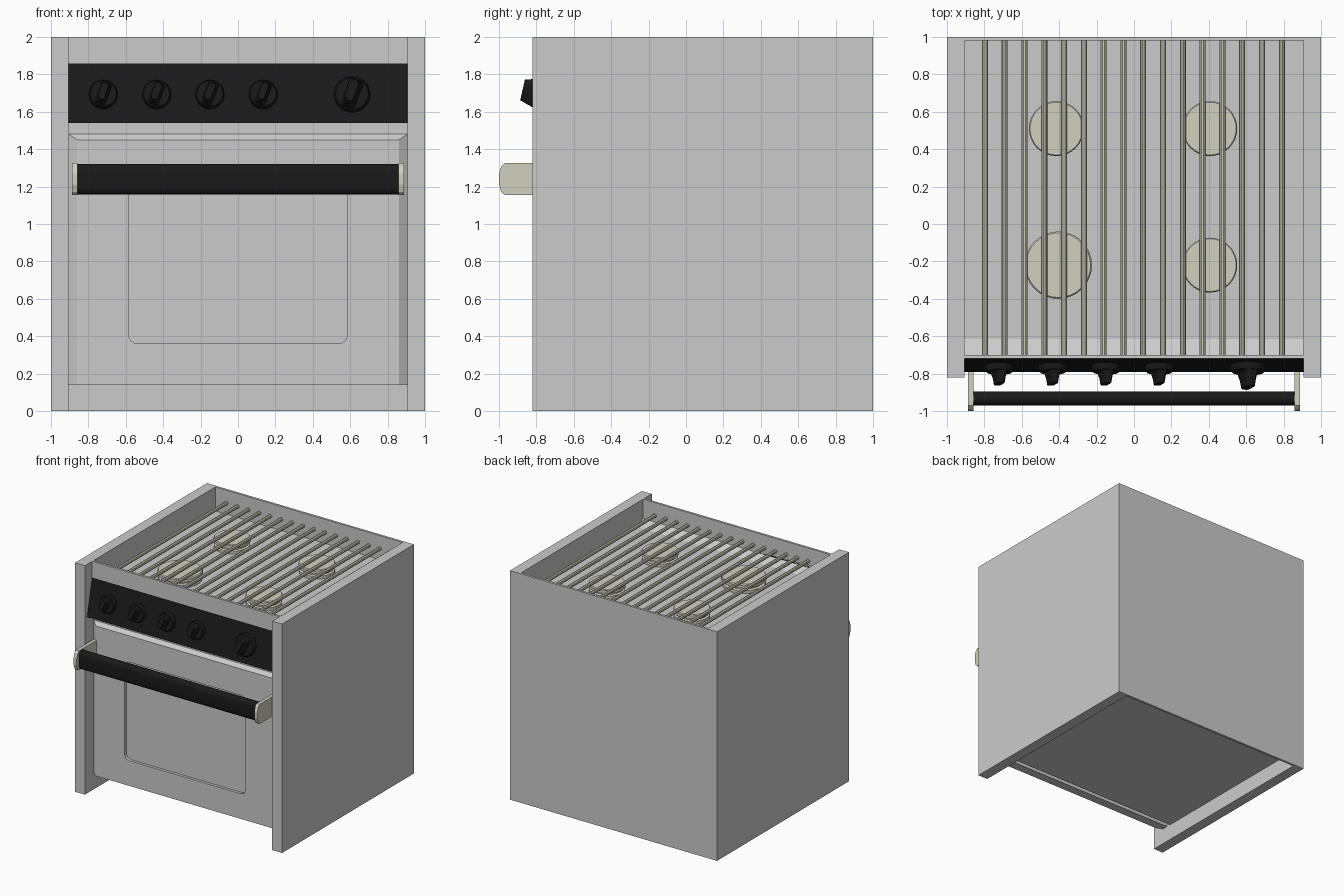
import bpy, bmesh, math
from mathutils import Matrix, Vector

if "Cube" in bpy.data.objects:
    bpy.data.objects.remove(bpy.data.objects["Cube"])


def material(name, col):
    m = bpy.data.materials.new(name)
    m.diffuse_color = (*col, 1)
    m.use_nodes = True
    m.node_tree.nodes["Principled BSDF"].inputs["Base Color"].default_value = m.diffuse_color
    return m


BLACK = material("black_enamel", (0.01, 0.01, 0.01))
METAL = material("warm_metal", (0.64, 0.64, 0.53))


def finish(name, bm, mat=None, smooth=False):
    bmesh.ops.recalc_face_normals(bm, faces=bm.faces)
    me = bpy.data.meshes.new(name)
    bm.to_mesh(me)
    bm.free()
    ob = bpy.data.objects.new(name, me)
    bpy.context.collection.objects.link(ob)
    if mat:
        me.materials.append(mat)
    if smooth:
        bpy.ops.object.select_all(action='DESELECT')
        ob.select_set(True)
        bpy.context.view_layer.objects.active = ob
        bpy.ops.object.shade_smooth_by_angle(angle=math.radians(35))
    return ob


def loft(name, loops, mat=None, smooth=False, matrix=None):
    """Skin a list of equal-length point loops and cap both ends."""
    bm = bmesh.new()
    rings = [[bm.verts.new(p) for p in lp] for lp in loops]
    n = len(rings[0])
    for a, b in zip(rings, rings[1:]):
        for i in range(n):
            j = (i + 1) % n
            bm.faces.new((a[i], a[j], b[j], b[i]))
    bm.faces.new(rings[0])
    bm.faces.new(rings[-1])
    if matrix:
        bm.transform(matrix)
    return finish(name, bm, mat, smooth)


def prism_x(name, yz, x0, x1, mat=None, smooth=False):
    return loft(name, [[(x, y, z) for y, z in yz] for x in (x0, x1)], mat, smooth)


def box(name, x0, x1, y0, y1, z0, z1, mat=None):
    return prism_x(name, [(y0, z0), (y1, z0), (y1, z1), (y0, z1)], x0, x1, mat)


def circle(r, z, n):
    return [(r * math.cos(2 * math.pi * i / n), r * math.sin(2 * math.pi * i / n), z)
            for i in range(n)]


def round_rect(w, h, r, seg=4):
    pts = []
    for k, (sx, sy) in enumerate([(1, 1), (-1, 1), (-1, -1), (1, -1)]):
        for i in range(seg + 1):
            a = math.pi / 2 * (k + i / seg)
            pts.append((sx * (w - r) + r * math.cos(a), sy * (h - r) + r * math.sin(a)))
    return pts


# Side and back panels
for side, s in (("left", -1), ("right", 1)):
    box(side + "_side_panel", *sorted((s * 0.905, s)), -0.82, 1, 0, 2)
box("back_panel", -0.905, 0.905, 0.98, 1, 0, 2)

# Body with sunken cooktop, raised front rim and groove behind the door
prism_x("body", [(0.98, 0.14), (0.98, 1.79), (-0.615, 1.79), (-0.70, 1.83), (-0.70, 2),
                 (-0.72, 2), (-0.72, 1.84), (-0.70, 1.54), (-0.70, 0.14), (-0.65, 0.14),
                 (-0.65, 0.18), (-0.615, 0.18), (-0.615, 0.14)], -0.905, 0.905)

# Oven door with chamfered edges and recessed window
door = loft("oven_door", [
    [(-w, y, 0.14), (w, y, 0.14), (w, y, t), (-w, y, t)]
    for w, y, t in ((0.905, -0.70, 1.48), (0.86, -0.73, 1.45))])
cutter = loft("window_cutter", [[(x, y, 0.79 + z) for x, z in round_rect(0.585, 0.43, 0.05)]
                                for y in (-0.706, -0.8)])
cutter.hide_render = True
cutter.hide_set(True)
mod = door.modifiers.new("window_recess", 'BOOLEAN')
mod.object = cutter
mod.solver = 'EXACT'
bpy.context.view_layer.objects.active = door
bpy.ops.object.modifier_apply(modifier=mod.name)
bpy.data.objects.remove(cutter)

# Door handle and its brackets
bar = [(-0.933 + y, 1.24 + z) for y, z in round_rect(0.037, 0.081, 0.035, 5)]
prism_x("handle_bar", bar, -0.86, 0.86, BLACK, True)
bracket = [(-0.705, 1.155), (-0.97, 1.155), (-0.988, 1.172), (-1, 1.21), (-1, 1.27),
           (-0.988, 1.308), (-0.97, 1.325), (-0.705, 1.325)]
for side, s in (("left", -1), ("right", 1)):
    prism_x(side + "_handle_bracket", bracket, s * 0.858, s * 0.888, METAL)

# Slanted control panel
prism_x("control_panel", [(-0.70, 1.54), (-0.79, 1.54), (-0.722, 1.845), (-0.72, 1.858),
                          (-0.70, 1.858)], -0.905, 0.905, BLACK)


# Knobs: tapered disc plus a turned finger grip
def knob(i, x, r, depth):
    tilt = math.atan2(0.07, 0.31)
    place = (Matrix.Translation((x, -0.757, 1.69)) @
             Matrix.Rotation(math.pi / 2 - tilt, 4, 'X') @ Matrix.Rotation(-0.35, 4, 'Z'))
    loft(f"knob_base_{i}", [circle(r, -0.01, 24), circle(r, 0.02, 24),
                            circle(r * 0.9, 0.035, 24)], BLACK, True, place)
    loft(f"knob_grip_{i}", [[(px, py, z) for px, py in round_rect(w * r, h * r, 0.2 * r, 3)]
                            for w, h, z in ((0.45, 0.85, 0.02), (0.28, 0.75, depth * 0.6),
                                            (0.24, 0.6, depth))], BLACK, True, place)


for i, x in enumerate((-0.72, -0.435, -0.15, 0.135)):
    knob(i, x, 0.077, 0.10)
knob(4, 0.61, 0.096, 0.12)

# Burners: base ring, neck and cap
for i, (x, y, r) in enumerate(((-0.415, 0.51, 0.147), (0.405, 0.51, 0.147),
                               (-0.405, -0.22, 0.18), (0.405, -0.22, 0.147))):
    prof = [(0.97, 1.785), (0.97, 1.815), (0.85, 1.82), (0.85, 1.835),
            (1, 1.84), (1, 1.865), (0.96, 1.873)]
    loft(f"burner_{i}", [circle(r * k, z, 32) for k, z in prof], METAL, True,
         Matrix.Translation((x, y, 0)))

# Grate bars
for i in range(16):
    x = -0.797 + i * 0.1058
    loft(f"grate_bar_{i}", [[(x + a, y, 1.888 + b) for a, b, _ in circle(0.016, 0, 10)]
                            for y in (-0.70, 0.98)], METAL, True)
